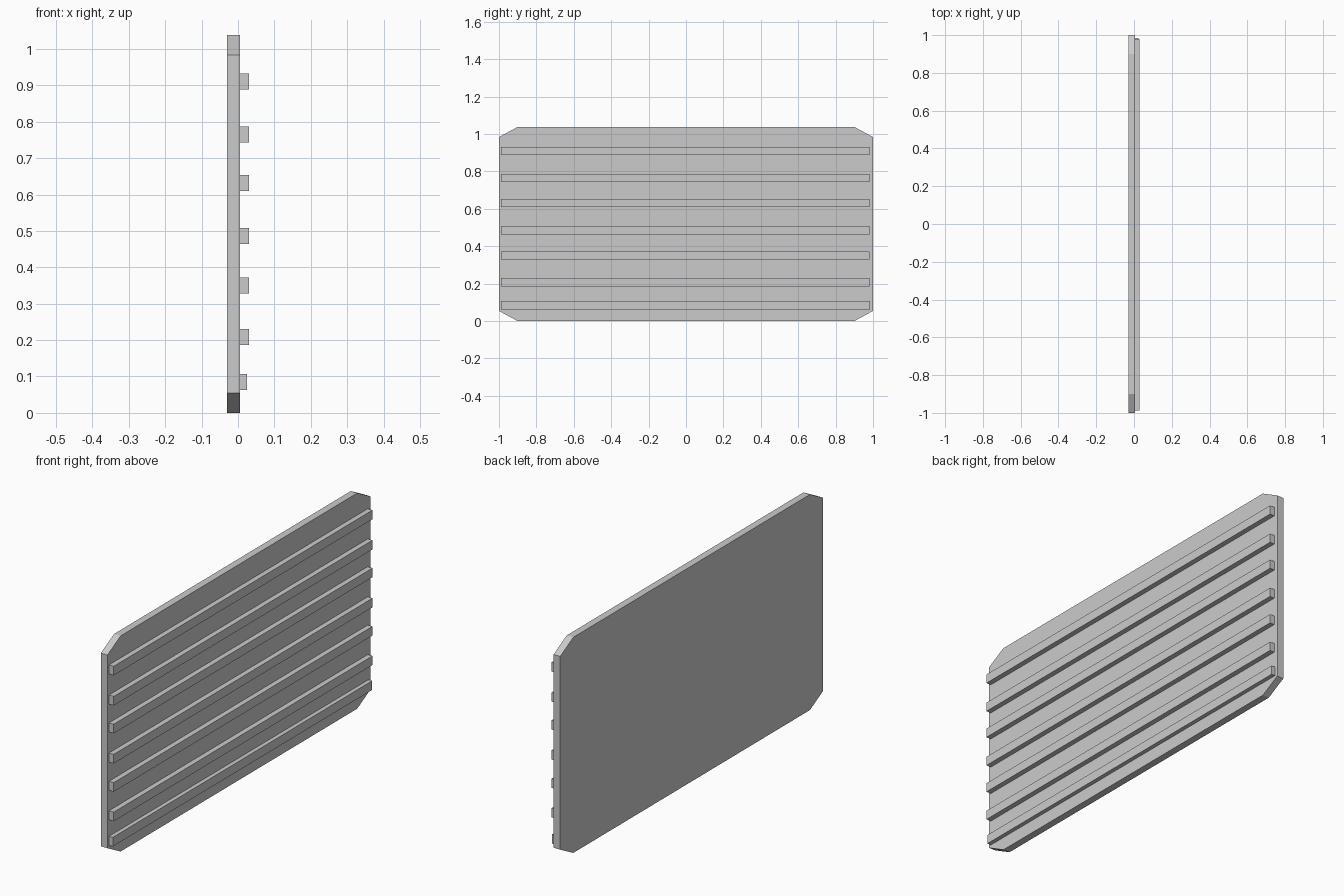
import bpy, bmesh

if "Cube" in bpy.data.objects:
    bpy.data.objects.remove(bpy.data.objects["Cube"])


def prism(name, outline, x0, x1):
    """Extrude a (y, z) outline along x from x0 to x1."""
    bm = bmesh.new()
    face = bm.faces.new([bm.verts.new((x0, y, z)) for y, z in outline])
    ext = bmesh.ops.extrude_face_region(bm, geom=[face])
    moved = [v for v in ext["geom"] if isinstance(v, bmesh.types.BMVert)]
    bmesh.ops.translate(bm, verts=moved, vec=(x1 - x0, 0, 0))
    bmesh.ops.recalc_face_normals(bm, faces=bm.faces)
    mesh = bpy.data.meshes.new(name)
    bm.to_mesh(mesh)
    bm.free()
    obj = bpy.data.objects.new(name, mesh)
    bpy.context.collection.objects.link(obj)
    return obj


# Flat board with clipped corners
H, CY, CZ = 1.038, 0.10, 0.054
board = [(-1 + CY, 0), (1 - CY, 0), (1, CZ), (1, H - CZ),
         (1 - CY, H), (-1 + CY, H), (-1, H - CZ), (-1, CZ)]
prism("board", board, -0.03, 0.005)

# Horizontal slats on the +x face; the lowest is slightly thinner and longer
slat_h = 0.044
for i, z in enumerate([0.063, 0.186, 0.328, 0.464, 0.609, 0.743, 0.888]):
    y1, x1 = (0.985, 0.025) if i == 0 else (0.98, 0.03)
    prism(f"slat_{i + 1}",
          [(-0.988, z), (y1, z), (y1, z + slat_h), (-0.988, z + slat_h)],
          0.004, x1)
